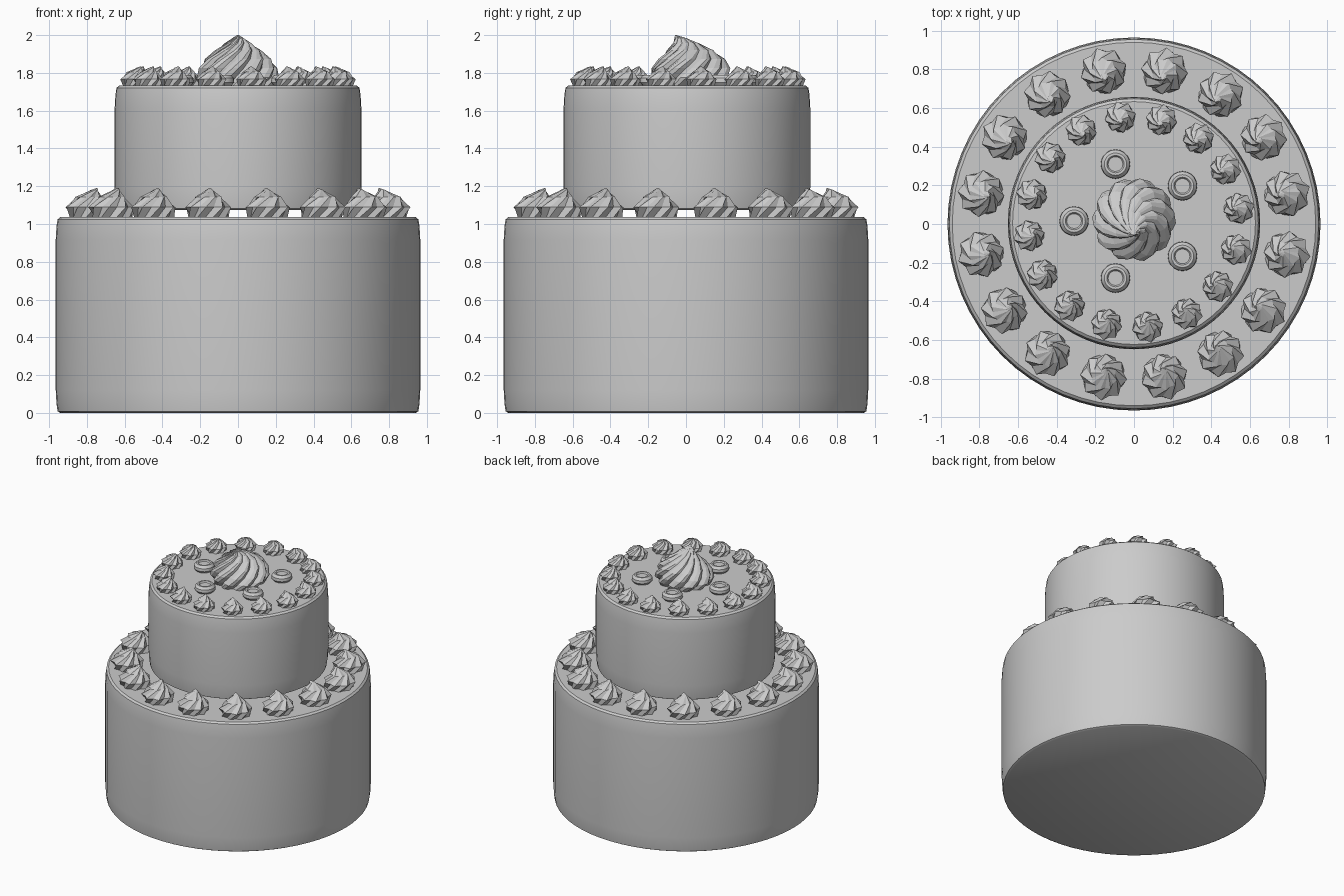
import bpy, bmesh, math
from mathutils import Matrix

if "Cube" in bpy.data.objects:
    bpy.data.objects.remove(bpy.data.objects["Cube"])


def make_object(name, bm, smooth=None):
    bmesh.ops.recalc_face_normals(bm, faces=bm.faces[:])
    me = bpy.data.meshes.new(name)
    bm.to_mesh(me)
    bm.free()
    ob = bpy.data.objects.new(name, me)
    bpy.context.collection.objects.link(ob)
    if smooth:
        bpy.ops.object.select_all(action='DESELECT')
        ob.select_set(True)
        bpy.context.view_layer.objects.active = ob
        bpy.ops.object.shade_smooth_by_angle(angle=math.radians(smooth))
    return ob


def skin(bm, rings):
    # bridge closed loops of points and cap both ends
    loops = [[bm.verts.new(p) for p in ring] for ring in rings]
    n = len(loops[0])
    for a, b in zip(loops, loops[1:]):
        for i in range(n):
            j = (i + 1) % n
            bm.faces.new((a[i], a[j], b[j], b[i]))
    bm.faces.new(loops[0][::-1])
    bm.faces.new(loops[-1])


def lathe(name, profile, segs, loc=(0, 0, 0), smooth=30):
    bm = bmesh.new()
    skin(bm, [[(r * math.cos(math.tau * i / segs), r * math.sin(math.tau * i / segs), z)
               for i in range(segs)] for r, z in profile])
    ob = make_object(name, bm, smooth)
    ob.location = loc
    return ob


# height, radius, lean along y, twist in degrees (for a swirl of unit radius)
SWIRL = [(0, .86, .03, 0), (.22, 1.0, .07, 14), (.45, .97, .1, 28), (.68, .82, .12, 44),
         (.9, .57, .08, 64), (1.08, .32, -.03, 88), (1.2, .15, -.16, 112), (1.28, .02, -.28, 135)]


def cream(name, loc, size, angle, lobes, steps, rows):
    # piped cream swirl: star section, twisted and leaning to its tip
    n = lobes * steps
    rings = []
    for z, r, lean, twist in rows:
        ring = []
        for i in range(n):
            t = (i % steps) / steps
            rad = r * (0.86 + 0.17 * math.sin(math.pi * t))
            a = math.tau * i / n + math.radians(twist)
            ring.append((rad * math.cos(a), rad * math.sin(a) + lean, z))
        rings.append(ring)
    bm = bmesh.new()
    skin(bm, rings)
    bmesh.ops.transform(bm, matrix=Matrix.Rotation(angle, 4, 'Z') @ Matrix.Scale(size, 4),
                        verts=bm.verts[:])
    make_object(name, bm).location = loc


def tier(name, r, z0, z1, y=0):
    # cake tier with softly rounded rims
    lathe(name, [(r - .025, z0), (r - .01, z0 + .008), (r - .004, z0 + .05), (r, z0 + .12),
                 (r, z1 - .12), (r - .004, z1 - .05), (r - .01, z1 - .012), (r - .025, z1)],
          64, (0, y, 0))


tier("lower_tier", .965, 0, 1.037)
tier("upper_tier", .653, 1.073, 1.733, .005)

# rings of cream, tips leaning inward
for i in range(16):
    a = math.radians(11.25 + 22.5 * i)
    cream(f"lower_cream_{i}", (.795 * math.cos(a), .795 * math.sin(a), 1.034), .122,
          a - math.pi / 2, 8, 2, SWIRL[::2] + SWIRL[-1:])
    a = math.radians(7.5 + 22.5 * i)
    cream(f"upper_cream_{i}", (.54 * math.cos(a), .01 + .54 * math.sin(a), 1.73), .082,
          a - math.pi / 2, 8, 2, SWIRL[::2] + SWIRL[-1:])

# big swirl on top
cream("top_cream", (0, .005, 1.73), .211, 0, 10, 4, SWIRL)

# five round sweets
for i in range(5):
    a = math.radians(36 + 72 * i)
    lathe(f"sweet_{i}", [(.06, 0), (.076, .02), (.074, .042), (.058, .06), (.045, .06),
                         (.038, .05), (.012, .05)], 20,
          (.31 * math.cos(a), .015 + .31 * math.sin(a), 1.73), 35)
